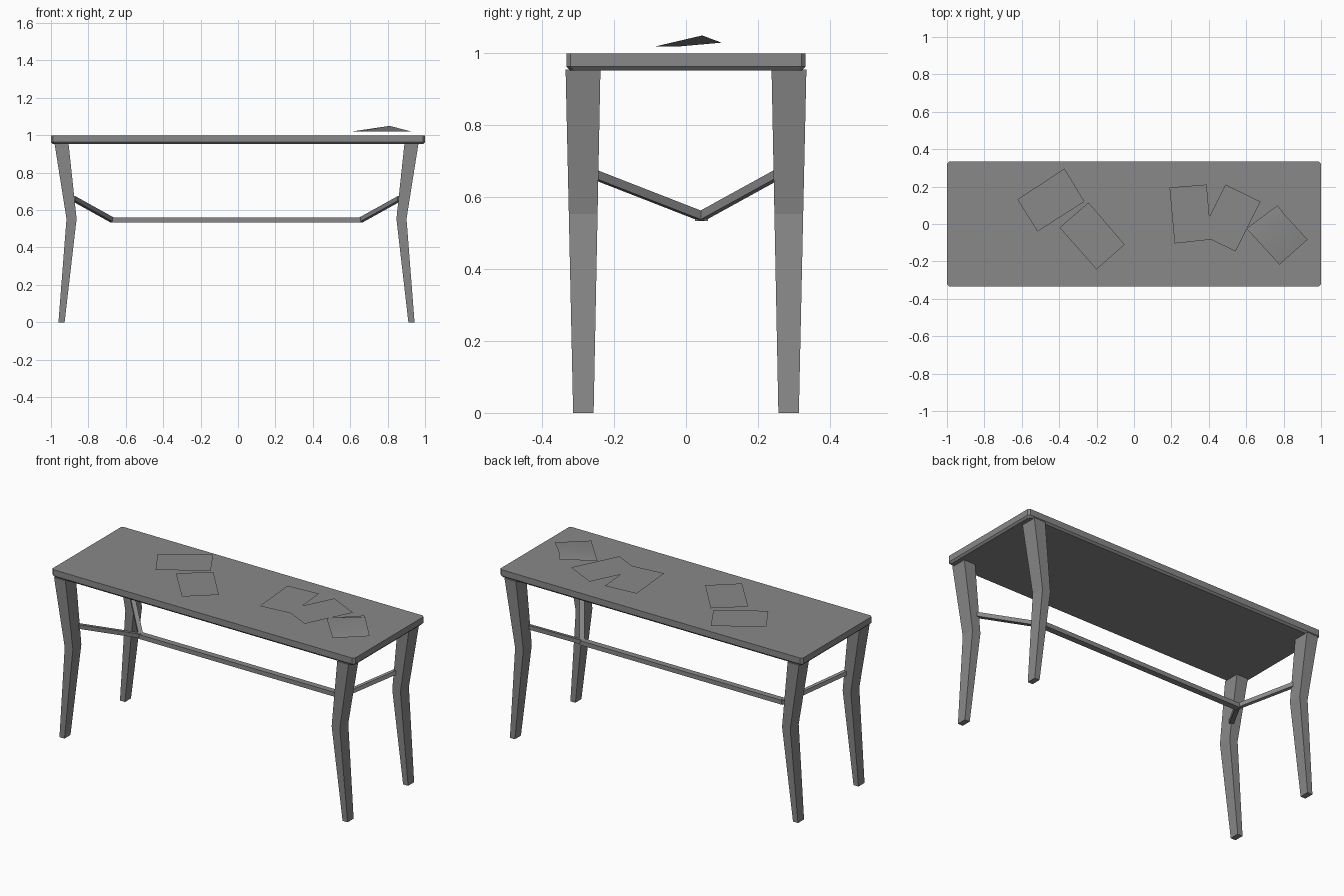
import bpy
import bmesh
from mathutils import Vector

if "Cube" in bpy.data.objects:
    bpy.data.objects.remove(bpy.data.objects["Cube"], do_unlink=True)

GREY = (0.25, 0.25, 0.25, 1)
grey = bpy.data.materials.new("grey")
grey.use_nodes = True
grey.diffuse_color = GREY
grey.node_tree.nodes["Principled BSDF"].inputs["Base Color"].default_value = GREY


def finish(name, bm):
    """Turn a bmesh into a grey object."""
    mesh = bpy.data.meshes.new(name)
    bm.to_mesh(mesh)
    bm.free()
    mesh.materials.append(grey)
    obj = bpy.data.objects.new(name, mesh)
    bpy.context.collection.objects.link(obj)
    return obj


def loft(name, rings):
    """Skin a list of matching closed rings and cap both ends."""
    bm = bmesh.new()
    loops = [[bm.verts.new(p) for p in ring] for ring in rings]
    n = len(loops[0])
    for low, high in zip(loops, loops[1:]):
        for i in range(n):
            j = (i + 1) % n
            bm.faces.new((low[i], low[j], high[j], high[i]))
    bm.faces.new(loops[0][::-1])
    bm.faces.new(loops[-1])
    bmesh.ops.recalc_face_normals(bm, faces=bm.faces)
    return finish(name, bm)


def beam(name, start, end, width, height):
    """Rectangular bar between two points, with vertical end cuts."""
    a, b = Vector(start), Vector(end)
    side = (b - a).cross(Vector((0, 0, 1))).normalized() * width / 2
    up = Vector((0, 0, height / 2))
    return loft(name, [[p + side + up, p - side + up, p - side - up, p + side - up]
                       for p in (a, b)])


# Tabletop: clipped corners and a bevelled lower rim
def top_ring(inset, z, clip=0.012):
    x, y = 1 - inset, 0.333 - inset
    return [(x - clip, -y, z), (x, clip - y, z), (x, y - clip, z), (x - clip, y, z),
            (clip - x, y, z), (-x, y - clip, z), (-x, clip - y, z), (clip - x, -y, z)]


loft("tabletop", [top_ring(0.01, 0.953), top_ring(0, 0.964), top_ring(0, 1.0)])

# Legs: tapered, kneed inwards; columns are z, inner x, outer x, inner y, outer y
LEG = [(0, 0.919, 0.952, 0.257, 0.314),
       (0.553, 0.855, 0.909, 0.246, 0.326),
       (0.956, 0.898, 0.973, 0.238, 0.335)]
SHIFT = -0.008
HUB_Y = 0.043
for sx, side in ((1, "left"), (-1, "right")):
    hub = (SHIFT + sx * 0.665, HUB_Y, 0.547)
    for sy, end in ((-1, "front"), (1, "back")):
        loft(f"{end}_{side}_leg",
             [[(SHIFT + sx * x, sy * y, z) for x, y in ((xi, yi), (xo, yi), (xo, yo), (xi, yo))]
              for z, xi, xo, yi, yo in LEG])
        # Sloping brace from the stretcher end to the leg
        beam(f"{end}_{side}_brace", hub, (SHIFT + sx * 0.872, sy * 0.252, 0.662), 0.025, 0.025)

# Long centre stretcher
beam("stretcher", (SHIFT - 0.67, HUB_Y, 0.547), (SHIFT + 0.67, HUB_Y, 0.547), 0.036, 0.026)

# Flat paper sheets on the tabletop
SHEETS = [
    (1.013, [(-0.623, 0.131), (-0.372, 0.297), (-0.265, 0.12), (-0.516, -0.04)]),
    (1.015, [(-0.398, -0.019), (-0.243, 0.115), (-0.05, -0.11), (-0.2, -0.243)]),
    (1.017, [(0.19, 0.195), (0.388, 0.211), (0.414, -0.083), (0.217, -0.104)]),
    (1.015, [(0.489, 0.211), (0.676, 0.12), (0.543, -0.147), (0.356, -0.056)]),
]
for i, (z, corners) in enumerate(SHEETS, 1):
    bm = bmesh.new()
    face = bm.faces.new([bm.verts.new((x, y, z)) for x, y in corners])
    face.normal_update()
    if face.normal.z < 0:
        face.normal_flip()
    finish(f"paper_sheet_{i}", bm)

# Curled sheet: one edge is lifted to a peak, the other lies flat
bm = bmesh.new()
raised = [bm.verts.new(p) for p in ((0.767, 0.099, 1.03), (0.81, 0.045, 1.05), (0.928, -0.083, 1.02))]
flat = [bm.verts.new(p) for p in ((0.602, -0.024, 1.019), (0.65, -0.077, 1.019), (0.778, -0.217, 1.019))]
for i in range(2):
    face = bm.faces.new((flat[i], flat[i + 1], raised[i + 1], raised[i]))
    face.smooth = True
finish("curled_paper_sheet", bm)
